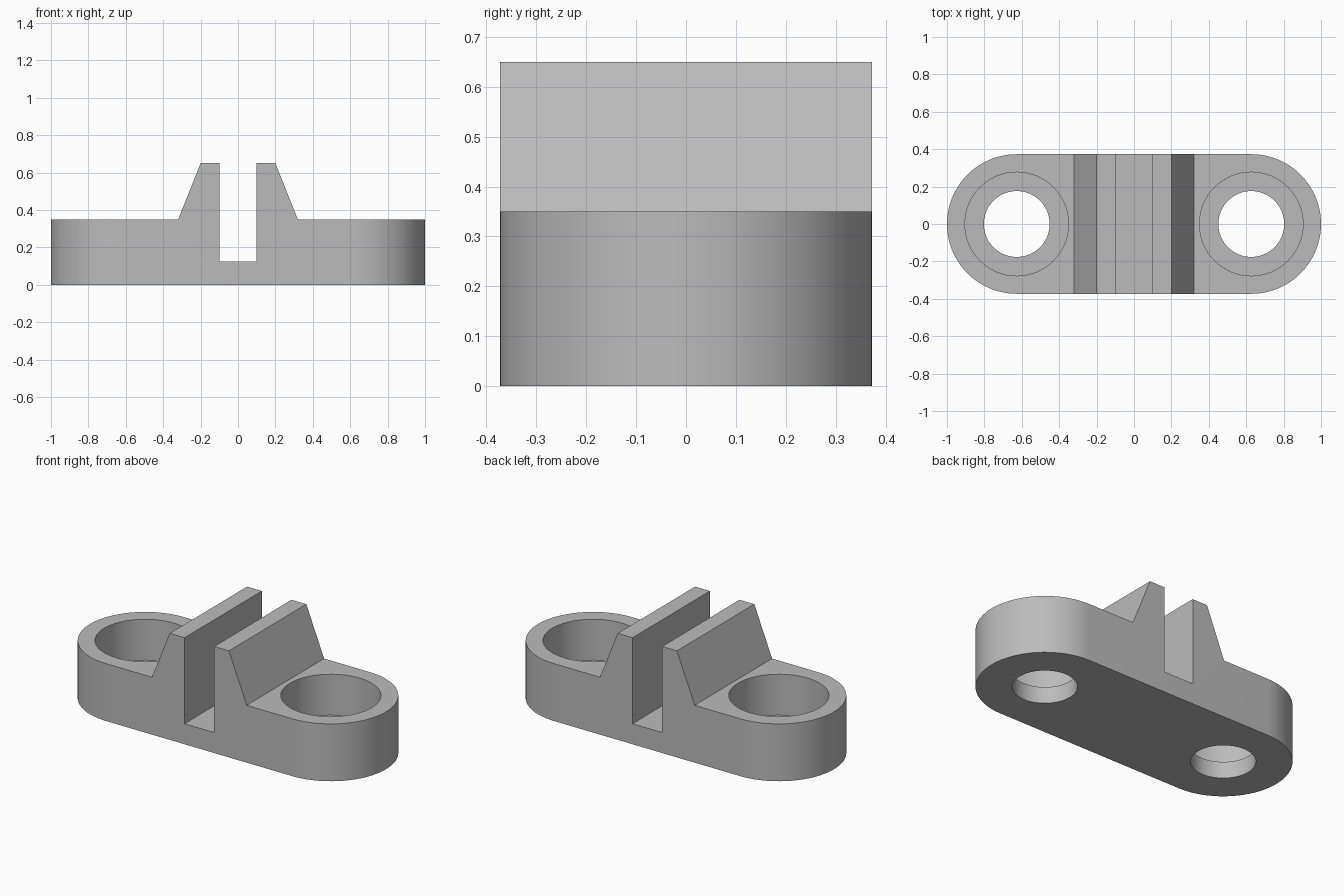
import bpy, bmesh, math
from mathutils import Vector

cube = bpy.data.objects.get("Cube")
if cube:
    bpy.data.objects.remove(cube, do_unlink=True)

END_X, END_R = 0.627, 0.373        # rounded ends of the plate
BORE_R, HOLE_R = 0.277, 0.176      # stepped holes
PLATE_TOP, BORE_FLOOR = 0.35, 0.10

grey = bpy.data.materials.new("plain grey")
grey.use_nodes = True
colour = (0.5, 0.5, 0.5, 1)
grey.diffuse_color = colour
grey.node_tree.nodes["Principled BSDF"].inputs["Base Color"].default_value = colour


def prism(name, outline, offset):
    """Solid made by sweeping a closed outline along an offset."""
    bm = bmesh.new()
    face = bm.faces.new([bm.verts.new(p) for p in outline])
    swept = bmesh.ops.extrude_face_region(bm, geom=[face])["geom"]
    moved = [v for v in swept if isinstance(v, bmesh.types.BMVert)]
    bmesh.ops.translate(bm, verts=moved, vec=Vector(offset))
    bmesh.ops.recalc_face_normals(bm, faces=bm.faces)
    mesh = bpy.data.meshes.new(name)
    bm.to_mesh(mesh)
    bm.free()
    mesh.materials.append(grey)
    obj = bpy.data.objects.new(name, mesh)
    bpy.context.collection.objects.link(obj)
    return obj


def arc(cx, radius, start, sweep, steps, z):
    return [(cx + radius * math.cos(start + sweep * i / steps),
             radius * math.sin(start + sweep * i / steps), z)
            for i in range(steps + 1)]


def disc_cutter(name, cx, radius, z, height):
    return prism(name, arc(cx, radius, 0, math.tau, 64, z)[:-1], (0, 0, height))


# Side profile: plate, two sloped jaws and the slot between them
half = [(0.1, 0.125), (0.1, 0.65), (0.2, 0.65), (0.32, PLATE_TOP),
        (1.1, PLATE_TOP), (1.1, 0)]
profile = half + [(-x, z) for x, z in reversed(half)]
bracket = prism("clamp_bracket", [(x, -0.5, z) for x, z in profile], (0, 1, 0))

# Rounded plan outline trims the profile
plan = (arc(END_X, END_R, -math.pi / 2, math.pi, 40, -0.1)
        + arc(-END_X, END_R, math.pi / 2, math.pi, 40, -0.1))
cutters = [(prism("plan_outline", plan, (0, 0, 1)), 'INTERSECT')]

# Stepped hole at each end
for side, sign in (("left", 1), ("right", -1)):
    cutters.append((disc_cutter(side + "_through_hole", sign * END_X,
                                HOLE_R, -0.1, 0.4), 'DIFFERENCE'))
    cutters.append((disc_cutter(side + "_counterbore", sign * END_X,
                                BORE_R, BORE_FLOOR, 0.5), 'DIFFERENCE'))

for cutter, operation in cutters:
    cutter.hide_render = True
    mod = bracket.modifiers.new(cutter.name, 'BOOLEAN')
    mod.operation = operation
    mod.solver = 'EXACT'
    mod.object = cutter

# Bake the cuts, then drop the cutters
bpy.context.view_layer.update()
depsgraph = bpy.context.evaluated_depsgraph_get()
result = bpy.data.meshes.new_from_object(bracket.evaluated_get(depsgraph))
bracket.modifiers.clear()
bracket.data = result
for cutter, _ in cutters:
    bpy.data.objects.remove(cutter, do_unlink=True)

# Smooth curved walls, crisp edges
for obj in bpy.context.selected_objects:
    obj.select_set(False)
bracket.select_set(True)
bpy.context.view_layer.objects.active = bracket
bpy.ops.object.shade_smooth_by_angle(angle=math.radians(30))
